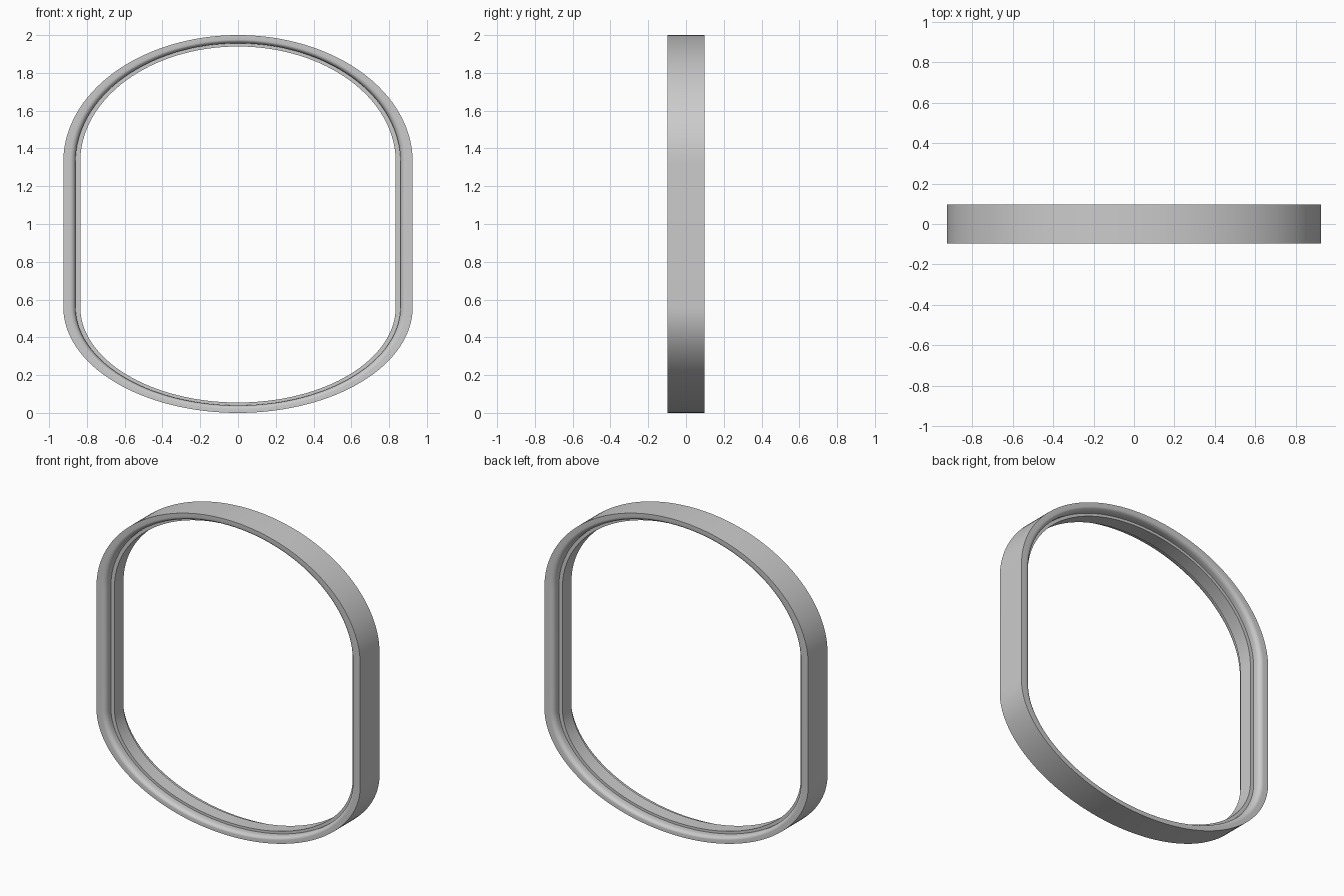
import bpy, bmesh
from math import sin, cos, pi, radians

if "Cube" in bpy.data.objects:
    bpy.data.objects.remove(bpy.data.objects["Cube"])

HALF_W, Z_TOP, Z_BOT = 0.925, 1.33, 0.56   # side walls run straight from Z_BOT to Z_TOP
N = 64                                     # segments per curved end


def outline(d):
    """Closed outline, inset by d at the sides and less at crown and foot."""
    a, bt, bb = HALF_W - d, 2 - Z_TOP - 0.67 * d, Z_BOT - 0.61 * d
    top = [(a * cos(pi * i / N), Z_TOP + bt * sin(pi * i / N)) for i in range(N + 1)]
    low = [(-a * cos(pi * i / N), Z_BOT - bb * sin(pi * i / N)) for i in range(N + 1)]
    return top + low


# Half cross-section (inset, y): outer corner, flat rim, rounded lip, step, central ridge
front = [(0, -0.097), (0.035, -0.097)]
front += [(0.035 + 0.03 * sin(t), -0.067 - 0.03 * cos(t))
          for t in (radians(15 * i) for i in range(1, 7))]
front += [(0.065, -0.045), (0.09, -0.045)]
section = front + [(d, -y) for d, y in reversed(front)]

# Sweep the section round the outline
bm = bmesh.new()
rings = [[bm.verts.new((x, y, z)) for x, z in outline(d)] for d, y in section]
for r, s in zip(rings, rings[1:] + rings[:1]):
    n = len(r)
    for i in range(n):
        j = (i + 1) % n
        bm.faces.new((r[i], r[j], s[j], s[i]))
bmesh.ops.recalc_face_normals(bm, faces=bm.faces)

mesh = bpy.data.meshes.new("ring_frame")
bm.to_mesh(mesh)
bm.free()
ring = bpy.data.objects.new("ring_frame", mesh)
bpy.context.collection.objects.link(ring)

# Smooth curves, crisp profile edges
bpy.context.view_layer.objects.active = ring
ring.select_set(True)
bpy.ops.object.shade_smooth_by_angle(angle=radians(30))
